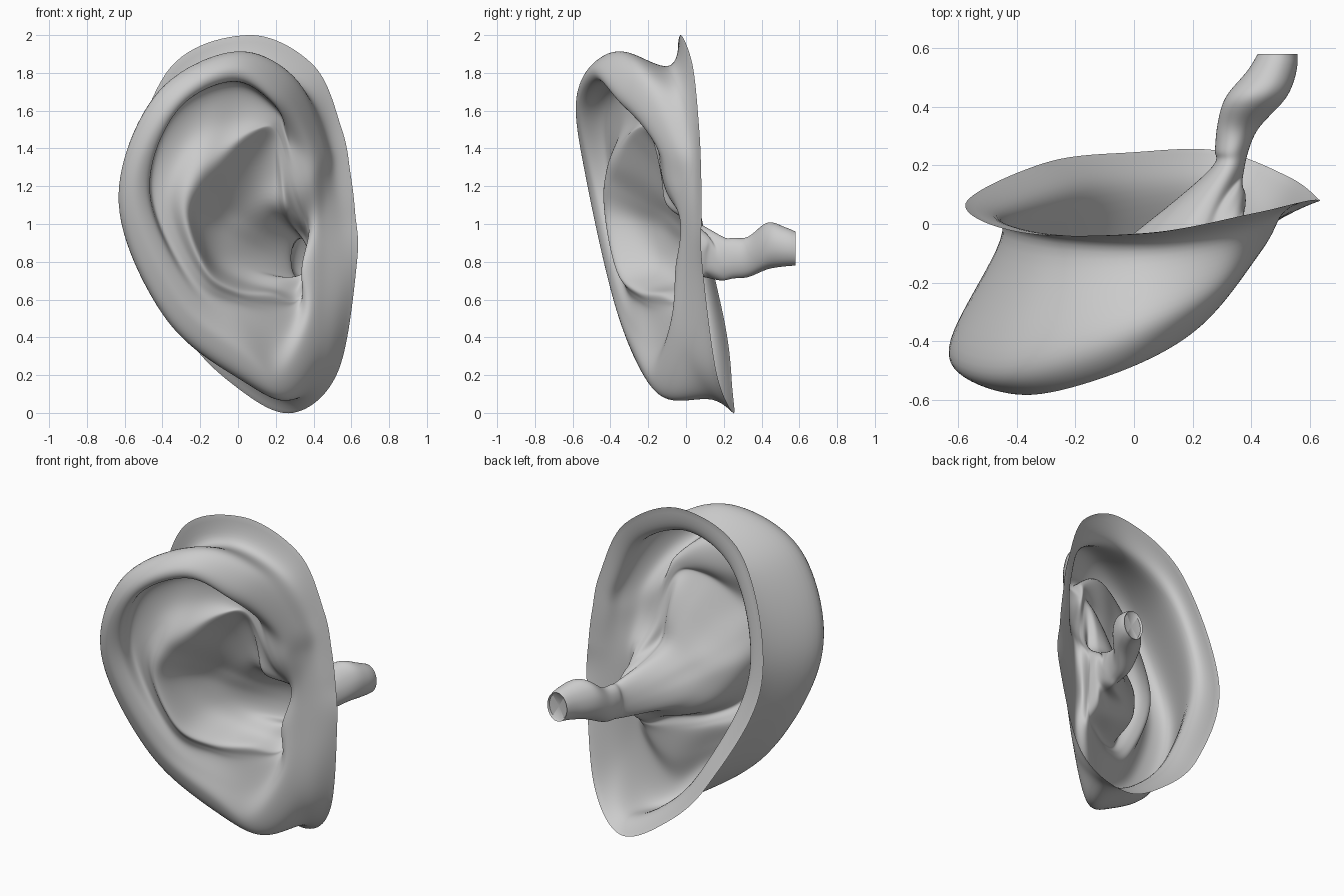
import bpy
import math
from mathutils import Vector

STEPS_AROUND = 13   # samples between neighbouring profile points
STEPS_ACROSS = 9    # samples between neighbouring loops

# Closed profile loops, clockwise from the top as seen from the front (x, y, z)
edge = [(0.05, -0.03, 2.0), (0.40, 0.035, 1.84), (0.55, 0.07, 1.50), (0.595, 0.08, 1.27),
        (0.62, 0.083, 1.06), (0.63, 0.085, 0.80), (0.53, 0.16, 0.22), (0.29, 0.25, 0.0),
        (0.0, 0.245, 0.13), (-0.30, 0.21, 0.45), (-0.575, 0.07, 1.1), (-0.38, -0.03, 1.80)]
groove = [(0.02, -0.09, 1.83), (0.35, -0.04, 1.71), (0.49, 0.03, 1.42), (0.52, 0.045, 1.24),
          (0.55, 0.05, 1.04), (0.56, 0.05, 0.80), (0.48, 0.05, 0.28), (0.32, 0.14, 0.07),
          (0.04, 0.12, 0.22), (-0.20, 0.08, 0.52), (-0.44, -0.01, 1.1), (-0.31, -0.07, 1.64)]
helix_back = [(-0.03, -0.36, 1.92), (0.29, -0.23, 1.79), (0.45, -0.07, 1.43), (0.465, -0.02, 1.23),
              (0.47, 0.0, 1.03), (0.47, 0.0, 0.78), (0.43, -0.03, 0.38), (0.28, -0.07, 0.075),
              (0.03, -0.17, 0.16), (-0.38, -0.28, 0.48), (-0.638, -0.40, 1.1), (-0.45, -0.47, 1.68)]
helix_crest = [(-0.03, -0.49, 1.84), (0.24, -0.34, 1.70), (0.38, -0.15, 1.41), (0.41, -0.09, 1.22),
               (0.415, -0.03, 1.01), (0.39, -0.05, 0.77), (0.37, -0.08, 0.48), (0.22, -0.17, 0.20),
               (0.03, -0.27, 0.30), (-0.33, -0.38, 0.58), (-0.57, -0.51, 1.15), (-0.38, -0.58, 1.64)]
helix_lip = [(-0.03, -0.47, 1.76), (0.19, -0.35, 1.64), (0.28, -0.17, 1.45), (0.36, -0.11, 1.20),
             (0.38, -0.01, 0.98), (0.335, -0.05, 0.77), (0.335, -0.05, 0.55), (0.20, -0.14, 0.36),
             (0.03, -0.25, 0.42), (-0.25, -0.36, 0.62), (-0.475, -0.48, 1.15), (-0.33, -0.56, 1.59)]
under_lip = [(-0.03, -0.31, 1.74), (0.20, -0.21, 1.61), (0.25, -0.16, 1.48), (0.32, -0.11, 1.18),
             (0.375, 0.03, 0.965), (0.36, 0.02, 0.78), (0.325, -0.03, 0.575), (0.18, -0.13, 0.51),
             (0.0, -0.23, 0.55), (-0.23, -0.33, 0.68), (-0.46, -0.39, 1.15), (-0.35, -0.43, 1.58)]
antihelix = [(-0.10, -0.37, 1.34), (0.06, -0.29, 1.47), (0.20, -0.19, 1.48), (0.285, -0.10, 1.17),
             (0.37, 0.05, 0.955), (0.375, 0.055, 0.80), (0.315, -0.01, 0.605), (0.18, -0.13, 0.63),
             (0.0, -0.25, 0.655), (-0.16, -0.36, 0.76), (-0.27, -0.43, 1.04), (-0.21, -0.41, 1.23)]
concha_wall = [(-0.03, -0.22, 1.23), (0.09, -0.17, 1.34), (0.19, -0.14, 1.38), (0.25, -0.09, 1.13),
               (0.365, 0.09, 0.945), (0.375, 0.095, 0.83), (0.32, 0.06, 0.66), (0.20, -0.02, 0.66),
               (0.03, -0.08, 0.70), (-0.12, -0.16, 0.80), (-0.20, -0.25, 1.0), (-0.14, -0.25, 1.12)]
concha_floor = [(0.05, -0.07, 1.08), (0.13, -0.05, 1.11), (0.20, -0.03, 1.10), (0.27, 0.03, 1.02),
                (0.355, 0.125, 0.93), (0.37, 0.13, 0.85), (0.34, 0.11, 0.74), (0.24, 0.06, 0.72),
                (0.10, 0.02, 0.75), (0.0, -0.03, 0.83), (-0.06, -0.08, 0.95), (-0.02, -0.08, 1.03)]


def canal_loop(cx, y, cz, rx, rz, count=12):
    angles = [2 * math.pi * i / count - 0.75 for i in range(count)]
    return [(cx + rx * math.sin(a), y, cz + rz * math.cos(a)) for a in angles]


def scapha_loop(outer, inner):
    """Hollow between the rim and the inner fold, deeper where it is wider."""
    loop = []
    for a, b in zip(outer, inner):
        a, b = Vector(a), Vector(b)
        loop.append((a + b) / 2 + Vector((0, 0.2 * max(0, (a - b).length - 0.1), 0)))
    return loop


def spline(p0, p1, p2, p3, t):
    return 0.5 * (2 * p1 + (p2 - p0) * t + (2 * p0 - 5 * p1 + 4 * p2 - p3) * t * t
                  + (3 * p1 - p0 - 3 * p2 + p3) * t ** 3)


def smooth_loop(points):
    pts = [Vector(p) for p in points]
    n = len(pts)
    return [spline(pts[i - 1], pts[i], pts[(i + 1) % n], pts[(i + 2) % n], s / STEPS_AROUND)
            for i in range(n) for s in range(STEPS_AROUND)]


def ridge(p, start, end, width, height):
    """Forward push for a soft ridge drawn along a line in the front view."""
    a, b, q = Vector(start), Vector(end), Vector((p.x, p.z))
    t = max(0, min(1, (q - a).dot(b - a) / (b - a).length_squared))
    return height * math.exp(-((q - a.lerp(b, t)).length / width) ** 2)


# Skin flange, rim, inner folds, bowl and canal as one continuous sheet
loops = [edge, groove, helix_back, helix_crest, helix_lip, under_lip,
         scapha_loop(under_lip, antihelix), antihelix, concha_wall, concha_floor,
         canal_loop(0.315, 0.18, 0.82, 0.060, 0.120),
         canal_loop(0.333, 0.25, 0.82, 0.058, 0.108),
         canal_loop(0.355, 0.33, 0.825, 0.072, 0.107),
         canal_loop(0.415, 0.43, 0.885, 0.105, 0.125),
         canal_loop(0.470, 0.52, 0.88, 0.085, 0.105),
         canal_loop(0.490, 0.58, 0.87, 0.068, 0.09)]
dense = [smooth_loop(l) for l in loops]
last = len(dense) - 1
rows = []
for j in range(last):
    for s in range(STEPS_ACROSS):
        quad = (dense[max(j - 1, 0)], dense[j], dense[j + 1], dense[min(j + 2, last)])
        row = [spline(*ps, s / STEPS_ACROSS) for ps in zip(*quad)]
        level = j + s / STEPS_ACROSS
        # Root of the rim running into the bowl
        bowl = max(0, 1 - abs(level - 8.7) / 1.3)
        # Upper branch of the inner fold
        fold = max(0, 1 - abs(level - 6.3) / 1.3)
        for p in row:
            p.y -= bowl * ridge(p, (0.27, 1.12), (0.06, 0.96), 0.08, 0.07)
            p.y -= fold * ridge(p, (-0.22, 1.2), (-0.12, 1.6), 0.10, 0.03)
        rows.append(row)
rows.append(dense[last])

# Relax the folds a little, leaving the free edge and the canal end alone
n = len(rows[0])
for _ in range(8):
    old = [[p.copy() for p in row] for row in rows]
    for j in range(2, len(rows) - 6):
        for i in range(n):
            around = old[j][i - 1] + old[j][(i + 1) % n] + old[j - 1][i] + old[j + 1][i]
            rows[j][i] = old[j][i].lerp(around / 4, 0.6)

# Slightly recessed membrane closing the canal
centre = sum(dense[last], Vector()) / len(dense[last])
rows.append([p.lerp(centre, 0.1) + Vector((0, -0.012, 0)) for p in dense[last]])

verts = [p for row in rows for p in row]
faces = [(j * n + i, (j + 1) * n + i, (j + 1) * n + (i + 1) % n, j * n + (i + 1) % n)
         for j in range(len(rows) - 1) for i in range(n)]
start = (len(rows) - 1) * n
verts.append(centre + Vector((0, -0.02, 0)))
faces += [(start + i, len(verts) - 1, start + (i + 1) % n) for i in range(n)]

mesh = bpy.data.meshes.new("ear")
mesh.from_pydata(verts, [], faces)
mesh.update()
ear = bpy.data.objects.new("ear", mesh)
bpy.context.collection.objects.link(ear)
bpy.context.view_layer.objects.active = ear
ear.select_set(True)
bpy.ops.object.shade_smooth_by_angle(angle=math.radians(50))
